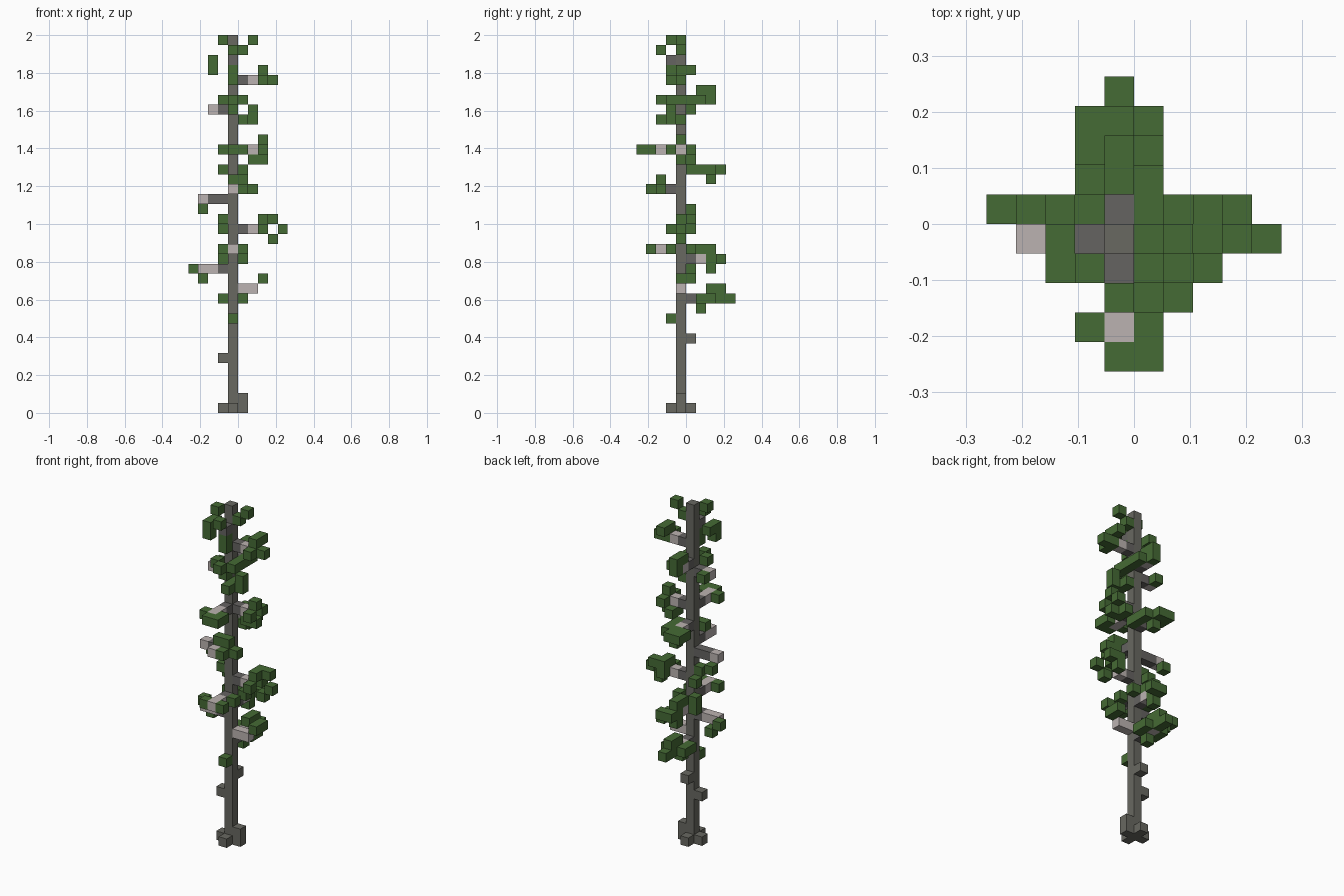
import bpy
import bmesh
from mathutils import Matrix, Vector

if "Cube" in bpy.data.objects:
    bpy.data.objects.remove(bpy.data.objects["Cube"])

LAYERS = 38
UNIT = 2 / LAYERS
TRUNK = Vector((-0.5, -0.5, 0.5))      # trunk centre in block units

RIGHT, LEFT = Vector((1, 0, 0)), Vector((-1, 0, 0))
BACK, FRONT = Vector((0, 1, 0)), Vector((0, -1, 0))


def make_material(name, color):
    mat = bpy.data.materials.new(name)
    mat.use_nodes = True
    mat.diffuse_color = (*color, 1)
    mat.node_tree.nodes["Principled BSDF"].inputs["Base Color"].default_value = (*color, 1)
    return mat


bark = make_material("trunk bark", (0.14, 0.14, 0.12))
dark_wood = make_material("dark branch wood", (0.13, 0.125, 0.12))
pale_wood = make_material("pale branch wood", (0.5, 0.45, 0.44))
leaf_green = make_material("leaf green", (0.06, 0.145, 0.035))


def blocks(name, mat, cells, height=0):
    """One object of unit blocks; cells are offsets from the trunk."""
    if not cells:
        return
    bm = bmesh.new()
    for cell in cells:
        centre = (TRUNK + Vector(cell) + Vector((0, 0, height))) * UNIT
        bmesh.ops.create_cube(bm, size=UNIT, matrix=Matrix.Translation(centre))
    mesh = bpy.data.meshes.new(name)
    bm.to_mesh(mesh)
    bm.free()
    mesh.materials.append(mat)
    bpy.context.collection.objects.link(bpy.data.objects.new(name, mesh))


def branch(name, height, direction, length, dark, leaves):
    """Straight limb, dark near the trunk and pale outside, with its leaves."""
    limb = [direction * step for step in range(1, length + 1)]
    blocks(name + "_inner", dark_wood, limb[:dark], height)
    blocks(name + "_outer", pale_wood, limb[dark:], height)
    blocks(name + "_leaves", leaf_green, leaves, height)


# Trunk: one tall square column
bm = bmesh.new()
bmesh.ops.create_cube(
    bm, size=UNIT,
    matrix=Matrix.Translation((TRUNK.x * UNIT, TRUNK.y * UNIT, 1)) @ Matrix.Diagonal((1, 1, LAYERS, 1)))
trunk_mesh = bpy.data.meshes.new("trunk")
bm.to_mesh(trunk_mesh)
bm.free()
trunk_mesh.materials.append(bark)
bpy.context.collection.objects.link(bpy.data.objects.new("trunk", trunk_mesh))

# Roots and bare stubs
blocks("roots", bark, [RIGHT, LEFT, BACK, FRONT, (1, 0, 1)])
blocks("left_stub", bark, [LEFT], 5)
blocks("back_stub", bark, [BACK], 7)
blocks("low_leaf", leaf_green, [FRONT], 9)

# Lower crown
branch("low_back_branch", 11, BACK, 3, 1, [
    (0, 4, 0), (0, 5, 0), (1, 2, 0), (1, 3, 0), (-1, 2, 0), (-1, 3, 0),
    (0, 3, 1), (0, 4, 1), (0, 2, -1)])
branch("low_right_branch", 12, RIGHT, 2, 0, [
    (3, 0, 1), (3, 1, 1)])
branch("low_left_branch", 14, LEFT, 3, 1, [
    (-4, 1, 0), (-3, 1, -1)])
branch("second_back_branch", 15, BACK, 2, 1, [
    (0, 3, 0), (0, 4, 0), (1, 4, 0), (0, 2, 1), (0, 3, 1), (0, 3, -1),
    (-1, 1, 0), (-1, 1, 1), (1, 1, 1)])
branch("low_front_branch", 16, FRONT, 3, 1, [
    (1, -3, 0), (-1, -3, 0), (1, -1, 0)])

# Middle crown
branch("middle_right_branch", 18, RIGHT, 2, 1, [
    (3, -1, 0), (3, 1, 0), (3, 0, 1), (3, 1, 1), (4, 1, 1),
    (4, 0, -1), (5, 0, 0), (-1, 1, 0), (-1, 0, 1)])
branch("middle_left_branch", 21, LEFT, 3, 2, [
    (-3, 1, -1)])
branch("middle_front_branch", 22, FRONT, 3, 1, [
    (0, -2, 1), (1, -2, 1), (1, -2, 0), (2, -2, 0), (1, -3, 0)])
branch("middle_back_branch", 24, BACK, 2, 1, [
    (1, 1, 0), (1, 2, 0), (1, 3, 0), (0, 4, 0), (0, 3, 0),
    (-1, 3, 0), (-1, 4, 0), (0, 3, -1)])
branch("long_front_branch", 26, FRONT, 3, 1, [
    (-1, -3, 0), (1, -3, 0), (0, -4, 0), (1, -4, 0)])
branch("second_right_branch", 26, RIGHT, 2, 1, [
    (3, 1, 0), (3, -1, 0), (3, 0, 1), (3, 0, -1), (2, 0, -1), (2, 1, -1)])

# Upper crown
blocks("upper_front_leaves", leaf_green, [
    (0, -1, 0), (2, -1, 0), (0, -2, 1), (-1, -1, 1), (1, -1, 1),
    (1, -2, -1), (1, -1, -1), (2, -1, -1), (1, 0, -1)], 30)
branch("upper_left_branch", 30, LEFT, 2, 1, [
    (-2, 1, 0)])
branch("upper_back_branch", 31, BACK, 2, 1, [
    (0, 3, 0), (1, 1, 0), (1, 2, 0), (1, 0, 0), (0, 2, 1), (0, 3, 1)])
branch("upper_right_branch", 33, RIGHT, 2, 1, [
    (3, 0, 0), (4, 0, 0), (3, -1, 0), (3, 0, 1), (3, 1, 1)])
branch("upper_front_branch", 35, FRONT, 1, 1, [
    (0, -1, -1), (0, -1, -2), (-2, -1, -1), (-2, -1, 0), (-2, 0, 0), (0, -2, 1)])
blocks("top_leaves", leaf_green, [
    (-1, -1, 0), (2, 0, 0), (1, 0, -1)], LAYERS - 1)
